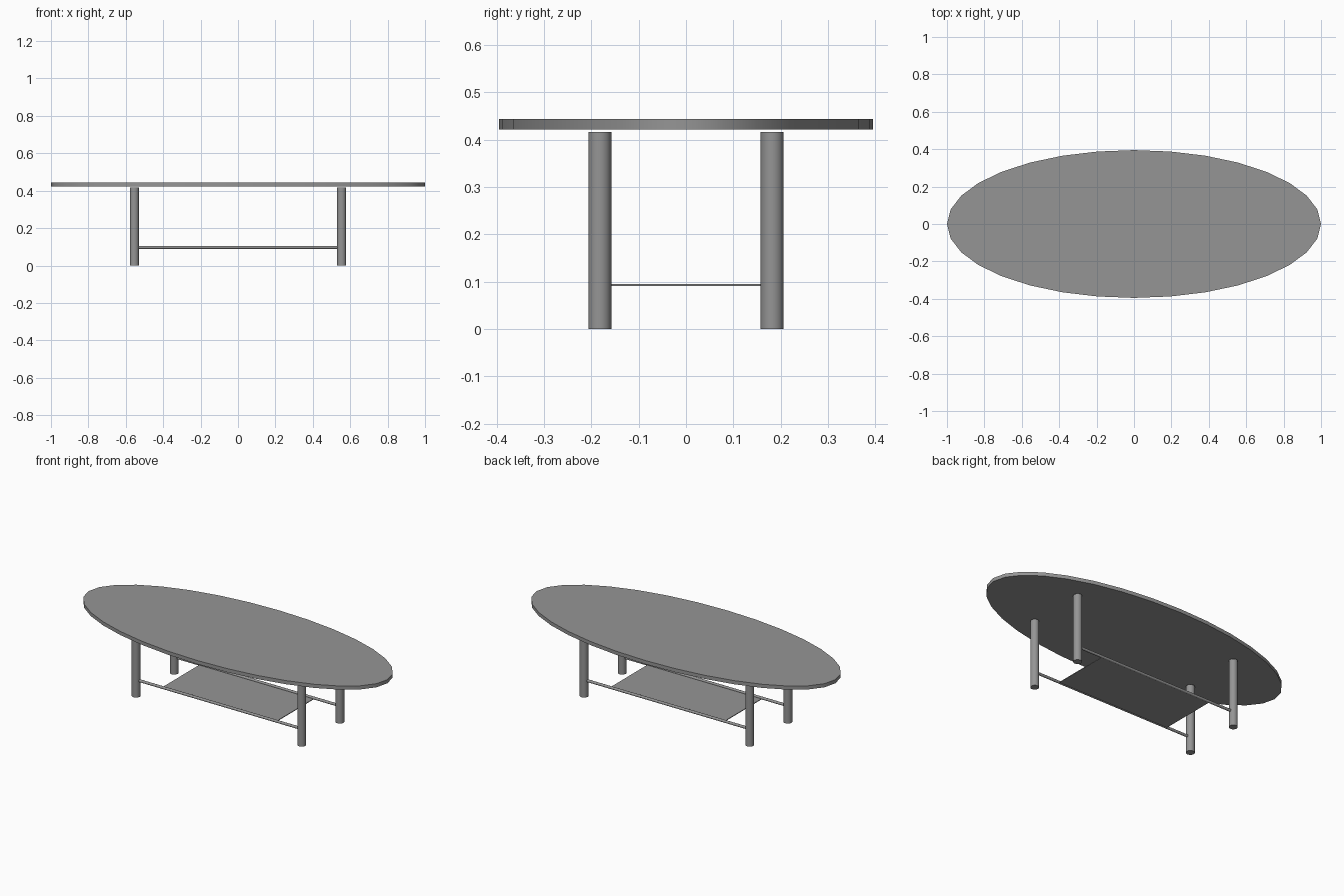
import bpy
import math

if "Cube" in bpy.data.objects:
    bpy.data.objects.remove(bpy.data.objects["Cube"])

LEG_X, LEG_Y = 0.554, 0.182

# Dark grey finish shared by every part
finish = bpy.data.materials.new("dark_grey")
finish.diffuse_color = (0.3, 0.3, 0.3, 1)
finish.use_nodes = True
finish.node_tree.nodes["Principled BSDF"].inputs["Base Color"].default_value = finish.diffuse_color


def cylinder(name, radius, depth, location, sides=32, rotation=(0, 0, 0), scale=(1, 1, 1)):
    bpy.ops.mesh.primitive_cylinder_add(vertices=sides, radius=radius, depth=depth,
                                        location=location, rotation=rotation)
    obj = bpy.context.object
    obj.name = name
    obj.scale = scale
    bpy.ops.object.transform_apply(location=False, rotation=True, scale=True)
    bpy.ops.object.shade_smooth_by_angle(angle=math.radians(50))
    obj.data.materials.append(finish)
    return obj


# Oval top
cylinder("table_top", 1.0, 0.022, (0, 0, 0.4325), scale=(1, 0.395, 1))

for side, sy in (("front", -1), ("back", 1)):
    # Round legs, ending just below the top
    for end, sx in (("left", -1), ("right", 1)):
        cylinder(f"{side}_{end}_leg", 0.0242, 0.416, (sx * LEG_X, sy * LEG_Y, 0.208))
    # Long rail joining the two legs on this side
    cylinder(f"{side}_rail", 0.008, 2 * LEG_X, (0, sy * LEG_Y, 0.097),
             rotation=(0, math.pi / 2, 0))

# Thin shelf slung between the rails
bpy.ops.mesh.primitive_cube_add(size=1, location=(0, 0, 0.0935))
shelf = bpy.context.object
shelf.name = "shelf"
shelf.scale = (0.765, 0.355, 0.004)
bpy.ops.object.transform_apply(location=False, rotation=False, scale=True)
shelf.data.materials.append(finish)
